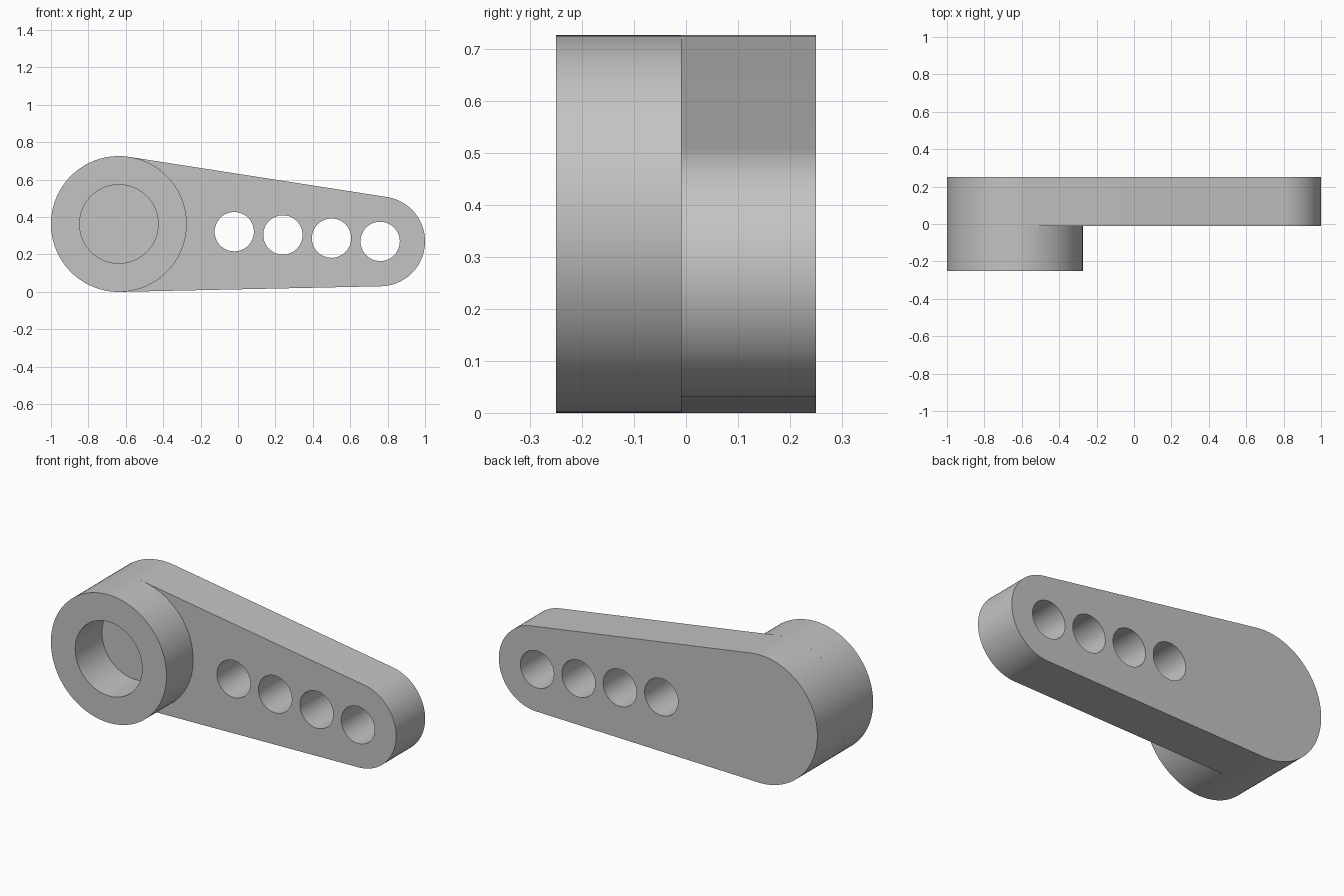
import bpy
import bmesh
from math import acos, atan2, cos, hypot, pi, radians, sin

cube = bpy.data.objects.get("Cube")
if cube:
    bpy.data.objects.remove(cube, do_unlink=True)

# Main dimensions
BOSS_X, BOSS_Z, BOSS_R, BORE_R = -0.637, 0.363, 0.363, 0.21
TIP_X, TIP_Z, TIP_R = 0.76, 0.27, 0.24
HOLE_R, HOLE_STEP = 0.105, 0.26
FRONT, SPLIT, BACK = -0.25, -0.01, 0.25

grey = bpy.data.materials.new("plain grey")
grey.use_nodes = True
colour = (0.55, 0.55, 0.55, 1)
grey.diffuse_color = colour
grey.node_tree.nodes["Principled BSDF"].inputs["Base Color"].default_value = colour


def arc(x, z, radius, start, end, steps):
    """Points on an arc in the XZ plane, both ends included."""
    angles = [start + (end - start) * i / steps for i in range(steps + 1)]
    return [(x + radius * cos(a), z + radius * sin(a)) for a in angles]


def circle(x, z, radius, steps=96):
    return arc(x, z, radius, 0, 2 * pi, steps)[:-1]


def extruded(name, loops, y0, y1):
    """Fill an outline with holes and extrude it along y."""
    bm = bmesh.new()
    for loop in loops:
        verts = [bm.verts.new((x, y0, z)) for x, z in loop]
        for i, v in enumerate(verts):
            bm.edges.new((verts[i - 1], v))
    bmesh.ops.triangle_fill(bm, use_beauty=True, edges=bm.edges[:])
    result = bmesh.ops.extrude_face_region(bm, geom=bm.faces[:], use_keep_orig=True)
    moved = [g for g in result["geom"] if isinstance(g, bmesh.types.BMVert)]
    bmesh.ops.translate(bm, verts=moved, vec=(0, y1 - y0, 0))
    bmesh.ops.recalc_face_normals(bm, faces=bm.faces[:])
    mesh = bpy.data.meshes.new(name)
    bm.to_mesh(mesh)
    bm.free()
    mesh.materials.append(grey)
    mesh.shade_smooth()
    mesh.set_sharp_from_angle(angle=radians(30))
    obj = bpy.data.objects.new(name, mesh)
    bpy.context.collection.objects.link(obj)
    return obj


# Tapered arm: two round ends joined by their common tangents, with a row of holes
dx, dz = TIP_X - BOSS_X, TIP_Z - BOSS_Z
lean = atan2(dz, dx)
spread = acos((BOSS_R - TIP_R) / hypot(dx, dz))
outline = arc(TIP_X, TIP_Z, TIP_R, lean - spread, lean + spread, 48)
outline += arc(BOSS_X, BOSS_Z, BOSS_R, lean + spread, lean + 2 * pi - spread, 56)
hole_xs = [TIP_X - HOLE_STEP * i for i in range(4)]
holes = [circle(x, TIP_Z + (x - TIP_X) * dz / dx, HOLE_R, 64) for x in hole_xs]
extruded("lever_arm", [outline] + holes, SPLIT, BACK)

# Raised boss with a blind bore that stops at the arm
extruded("pivot_boss",
         [circle(BOSS_X, BOSS_Z, BOSS_R), circle(BOSS_X, BOSS_Z, BORE_R)],
         FRONT, SPLIT)
